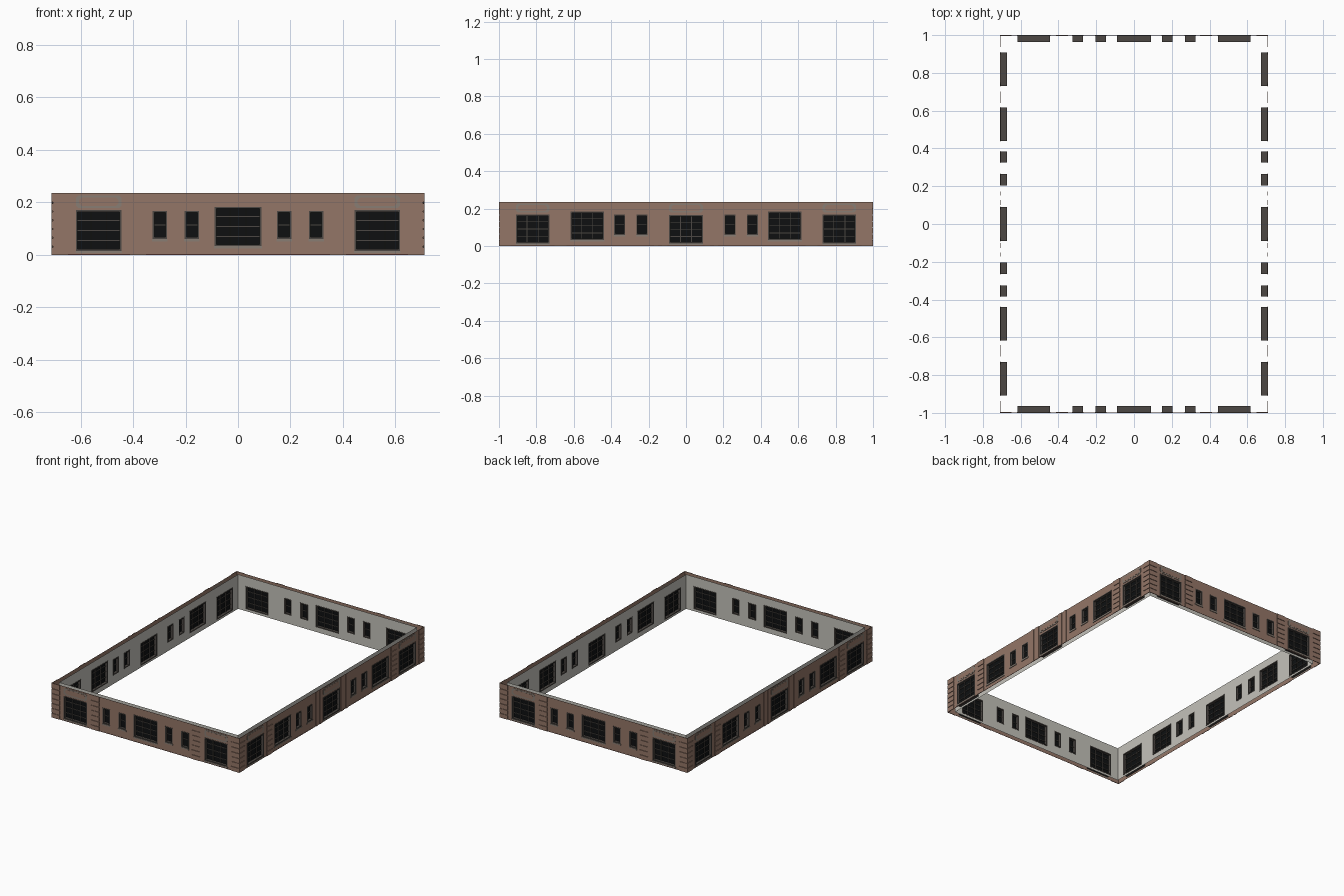
import bpy, bmesh, math

if "Cube" in bpy.data.objects:
    bpy.data.objects.remove(bpy.data.objects["Cube"])

HX, HY, H, DEPTH = 0.706, 0.996, 0.235, 0.031   # outer sheet position, height, wall depth


def mat(name, r, g, b):
    m = bpy.data.materials.new(name)
    lin = [(c / 255 / 12.92 if c < 11 else ((c / 255 + 0.055) / 1.055) ** 2.4) for c in (r, g, b)]
    m.diffuse_color = (*lin, 1)
    m.use_nodes = True
    m.node_tree.nodes["Principled BSDF"].inputs["Base Color"].default_value = m.diffuse_color
    return m


BRICK = mat("brown_brick", 148, 118, 103)
PLASTER = mat("pale_plaster", 196, 194, 186)
FRAME = mat("dark_frame", 76, 71, 67)
GLASS = mat("black_glass", 14, 16, 17)
STONE = mat("grey_stone", 136, 125, 115)
BASE = mat("maroon_base", 112, 72, 66)


class Part:
    """Collects geometry in wall coordinates: u along wall, d outward, z up."""
    def __init__(self, name, material):
        self.name, self.material, self.bm = name, material, bmesh.new()

    def pt(self, s, u, d, z):
        if s % 2 == 0:                       # front (0), back (2)
            x, y = u, -(HY + d)
        else:                                # right (1), left (3)
            x, y = HX + d, u
        if s >= 2:
            x, y = -x, -y
        return self.bm.verts.new((x, y, z))

    def quad(self, s, u0, u1, z0, z1, d):
        c = [(u0, z0), (u1, z0), (u1, z1), (u0, z1)]
        self.bm.faces.new([self.pt(s, u, d, z) for u, z in c])

    def prism(self, s, outline, d0, d1):
        a = [self.pt(s, u, d0, z) for u, z in outline]
        b = [self.pt(s, u, d1, z) for u, z in outline]
        n = len(a)
        self.bm.faces.new(a[::-1])
        self.bm.faces.new(b)
        for i in range(n):
            j = (i + 1) % n
            self.bm.faces.new((a[i], a[j], b[j], b[i]))

    def box(self, s, u0, u1, z0, z1, d0, d1):
        self.prism(s, [(u0, z0), (u1, z0), (u1, z1), (u0, z1)], d0, d1)

    def sheet(self, s, half, d, holes):
        """Wall sheet with rectangular window openings."""
        us = sorted({-half, half, *[h[0] for h in holes], *[h[1] for h in holes]})
        for u0, u1 in zip(us, us[1:]):
            m, z = (u0 + u1) / 2, 0.0
            for h in holes:
                if h[0] < m < h[1]:
                    self.quad(s, u0, u1, 0, h[2], d)
                    z = h[3]
            self.quad(s, u0, u1, z, H, d)

    def done(self):
        me = bpy.data.meshes.new(self.name)
        self.bm.to_mesh(me)
        self.bm.free()
        me.materials.append(self.material)
        bpy.context.collection.objects.link(bpy.data.objects.new(self.name, me))


outer = Part("outer_wall", BRICK)
inner = Part("inner_wall", PLASTER)
quoins = Part("banded_quoins", BRICK)
pilasters = Part("centre_pilasters", BRICK)
frames = Part("window_frames", FRAME)
bars = Part("window_bars", FRAME)
glass = Part("window_glass", GLASS)
sills = Part("window_sills", STONE)
lintels = Part("lintel_frames", STONE)
panels = Part("lintel_panels", BRICK)
base = Part("base_line", BASE)

# windows: centre, half width, bottom, top, columns, rows, has lintel
FRONT = [(0, .089, .033, .183, 3, 4, False), (.176, .028, .06, .168, 1, 2, False),
         (.298, .028, .06, .168, 1, 2, False), (.531, .087, .015, .17, 3, 4, True)]
SIDE = [(0, .09, .013, .165, 3, 4, True), (.235, .03, .06, .168, 1, 2, False),
        (.355, .03, .06, .168, 1, 2, False), (.528, .089, .032, .183, 3, 4, False),
        (.82, .089, .013, .168, 3, 4, True)]


def octagon(u0, u1, z0, z1, c):
    return [(u0 + c, z0), (u1 - c, z0), (u1, z0 + c), (u1, z1 - c),
            (u1 - c, z1), (u0 + c, z1), (u0, z1 - c), (u0, z0 + c)]


def window(s, c, w, z0, z1, cols, rows, lintel):
    u0, u1, f = c - w, c + w, .007
    lo, hi = -DEPTH - .002, .002
    # surrounding frame, as deep as the wall
    frames.box(s, u0, u0 + f, z0, z1, lo, hi)
    frames.box(s, u1 - f, u1, z0, z1, lo, hi)
    frames.box(s, u0 + f, u1 - f, z0, z0 + f, lo, hi)
    frames.box(s, u0 + f, u1 - f, z1 - f, z1, lo, hi)
    # glass and glazing bars
    glass.quad(s, u0 + f, u1 - f, z0 + f, z1 - f, -.015)
    b = .002
    for i in range(1, cols):
        u = u0 + 2 * w * i / cols
        bars.box(s, u - b, u + b, z0 + f, z1 - f, -.021, -.009)
    for i in range(1, rows):
        z = z0 + (z1 - z0) * i / rows
        bars.box(s, u0 + f, u1 - f, z - b, z + b, -.020, -.010)
    # sill and lintel
    sills.box(s, u0 - .002, u1 + .002, z0 - .009, z0, 0, .004)
    if lintel:
        lintels.prism(s, octagon(u0, u1, .178, .227, .01), 0, .002)
        panels.prism(s, octagon(u0 + .012, u1 - .012, .187, .218, .01), 0, .003)


for s in range(4):
    front = s % 2 == 0
    half = HX if front else HY
    wins = []
    for w in (FRONT if front else SIDE):
        wins.append(w)
        if w[0]:
            wins.append((-w[0], *w[1:]))
    holes = [(c - w, c + w, z0, z1) for c, w, z0, z1, *_ in wins]
    outer.sheet(s, half, 0, holes)
    inner.sheet(s, half - DEPTH, -DEPTH, holes)
    for w in wins:
        window(s, *w)
    base.box(s, -half, half, 0, .003, 0, .001)

    # grooved strips beside each corner window
    n, gap = 7, .005
    step = H / n
    for sg in (-1, 1):
        for a, b in ((half - .058, half + .004), (half - .356, half - .294)):
            u0, u1 = sorted((sg * a, sg * b))
            for i in range(n):
                quoins.box(s, u0, u1, i * step, (i + 1) * step - (gap if i < n - 1 else 0), 0, .004)
        # plain pilasters beside the middle side window
        if not front:
            for a, b in ((.1, .128), (.15, .172)):
                u0, u1 = sorted((sg * a, sg * b))
                pilasters.box(s, u0, u1, 0, H, 0, .004)

for p in (outer, inner, quoins, pilasters, frames, bars, glass, sills, lintels, panels, base):
    p.done()
